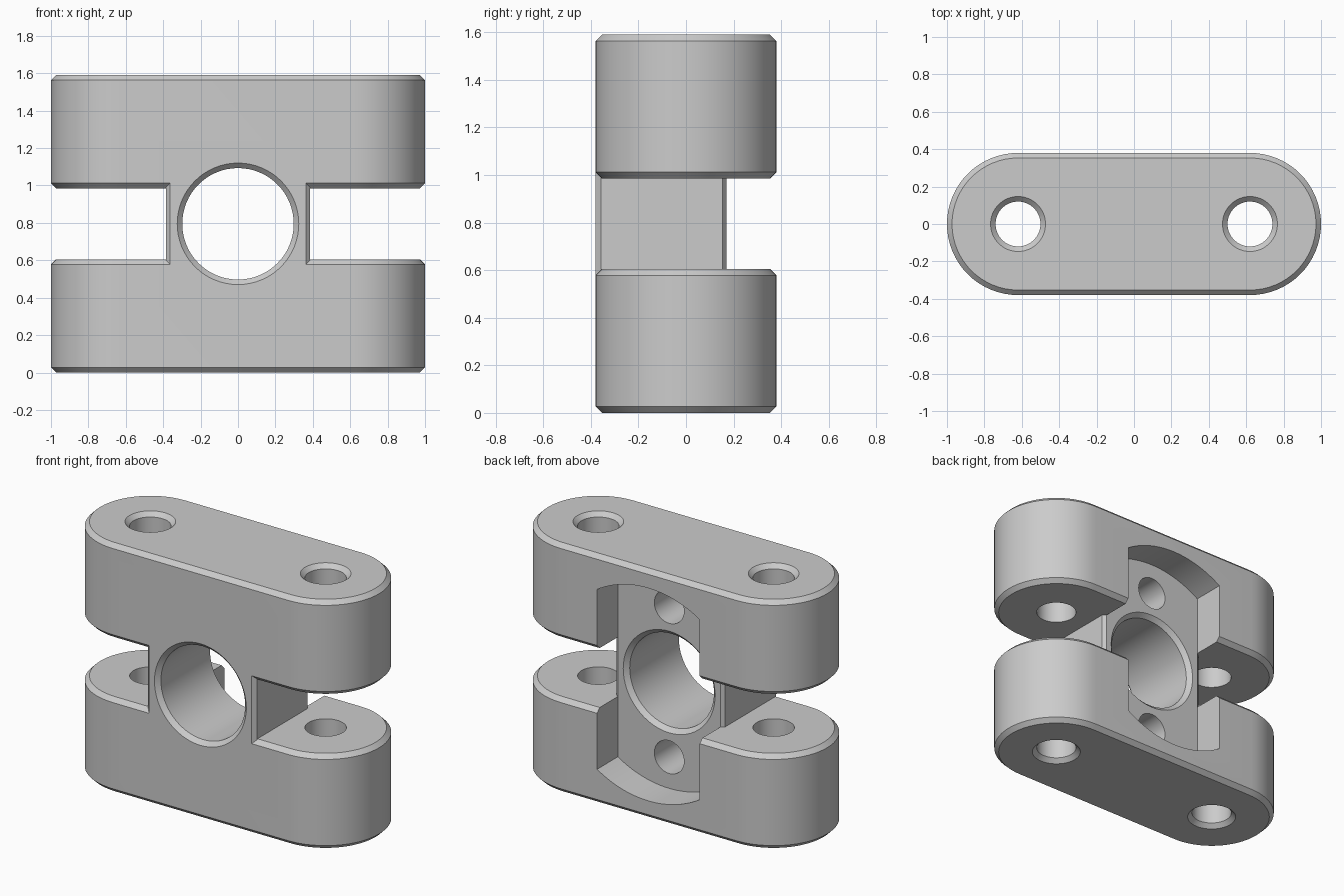
import bpy
import bmesh
import math
from mathutils import Matrix

cube = bpy.data.objects.get("Cube")
if cube:
    bpy.data.objects.remove(cube, do_unlink=True)

HEIGHT = 1.59
MID = HEIGHT / 2
DEPTH = 0.38        # half depth and end radius
HOLE_X = 0.62       # bolt hole offset, also the centre of the round ends
BEVEL = 0.027
FLOOR = 0.17        # back recess floor
WEB = 0.385         # half width of the centre web

grey = bpy.data.materials.new("plain_grey")
grey.use_nodes = True
grey.diffuse_color = (0.6, 0.6, 0.6, 1)
grey.node_tree.nodes["Principled BSDF"].inputs["Base Color"].default_value = (0.6, 0.6, 0.6, 1)


def loft(name, rings):
    """Solid skinned through rings of equal point count."""
    bm = bmesh.new()
    loops = [[bm.verts.new(p) for p in ring] for ring in rings]
    count = len(loops[0])
    for low, high in zip(loops, loops[1:]):
        for i in range(count):
            j = (i + 1) % count
            bm.faces.new((low[i], low[j], high[j], high[i]))
    bm.faces.new(loops[0][::-1])
    bm.faces.new(loops[-1])
    bmesh.ops.recalc_face_normals(bm, faces=bm.faces)
    mesh = bpy.data.meshes.new(name)
    bm.to_mesh(mesh)
    bm.free()
    mesh.materials.append(grey)
    obj = bpy.data.objects.new(name, mesh)
    bpy.context.collection.objects.link(obj)
    return obj


def stadium(inset, z):
    r, n = DEPTH - inset, 32
    ring = []
    for side, start in ((1, -math.pi / 2), (-1, math.pi / 2)):
        for i in range(n + 1):
            a = start + math.pi * i / n
            ring.append((side * HOLE_X + r * math.cos(a), r * math.sin(a), z))
    return ring


def jaw(name, low, high):
    levels = ((BEVEL, low), (0, low + BEVEL), (0, high - BEVEL), (BEVEL, high))
    return loft(name, [stadium(inset, z) for inset, z in levels])


def drill(name, profile, x=0, z=0, along_y=False, n=64):
    """Turned cutter from (radius, position) pairs along z or y."""
    rings = [[(r * math.cos(math.tau * i / n), r * math.sin(math.tau * i / n), t)
              for i in range(n)] for r, t in profile]
    obj = loft(name, rings)
    turn = Matrix.Rotation(-math.pi / 2, 4, "X") if along_y else Matrix()
    obj.data.transform(Matrix.Translation((x, 0, z)) @ turn)
    return obj


def combine(target, tool, operation):
    mod = target.modifiers.new(operation.lower(), "BOOLEAN")
    mod.object, mod.operation, mod.solver = tool, operation, "EXACT"
    tool.hide_render = True
    bpy.ops.object.select_all(action="DESELECT")
    bpy.context.view_layer.objects.active = target
    target.select_set(True)
    bpy.ops.object.modifier_apply(modifier=mod.name)
    bpy.data.objects.remove(tool, do_unlink=True)


# Two rounded jaws joined by the centre web
body = jaw("clamp_block", 0, 0.605)
combine(body, jaw("upper_jaw", 0.985, HEIGHT), "UNION")
c = 0.022
outline = [(-WEB + c, -DEPTH), (WEB - c, -DEPTH), (WEB, c - DEPTH), (WEB, FLOOR - 0.016),
           (WEB - c, FLOOR), (c - WEB, FLOOR), (-WEB, FLOOR - 0.016), (-WEB, c - DEPTH)]
web = loft("centre_web", [[(x, y, z) for x, y in outline] for z in (0.45, 1.14)])
combine(body, web, "UNION")

# Back recess with straight sides and arched ends
radius, half = 0.68, WEB - c
start = math.acos(half / radius)
arc = [start + (math.pi - 2 * start) * i / 24 for i in range(25)]
arc += [a + math.pi for a in arc]
recess = loft("recess_cutter", [[(radius * math.cos(a), y, MID + radius * math.sin(a))
                                 for a in arc] for y in (FLOOR, 0.5)])
combine(body, recess, "DIFFERENCE")

# Main bore, chamfered at both mouths
bore = 0.298
combine(body, drill("bore_cutter", [(bore + 0.1, -DEPTH - 0.1 + BEVEL), (bore, BEVEL - DEPTH),
                                    (bore, FLOOR - BEVEL), (bore + 0.05, FLOOR - BEVEL + 0.05)],
                    z=MID, along_y=True), "DIFFERENCE")

# Vertical bolt holes and blind screw holes
for side in (-1, 1):
    bolt = [(0.2, BEVEL - 0.08), (0.12, BEVEL), (0.12, HEIGHT - BEVEL), (0.2, HEIGHT - BEVEL + 0.08)]
    combine(body, drill("bolt_cutter", bolt, x=side * HOLE_X), "DIFFERENCE")
    combine(body, drill("screw_cutter", [(0.105, -0.2), (0.105, 0.25)],
                        z=MID + side * 0.48, along_y=True), "DIFFERENCE")

bpy.ops.object.shade_smooth_by_angle(angle=math.radians(30))
